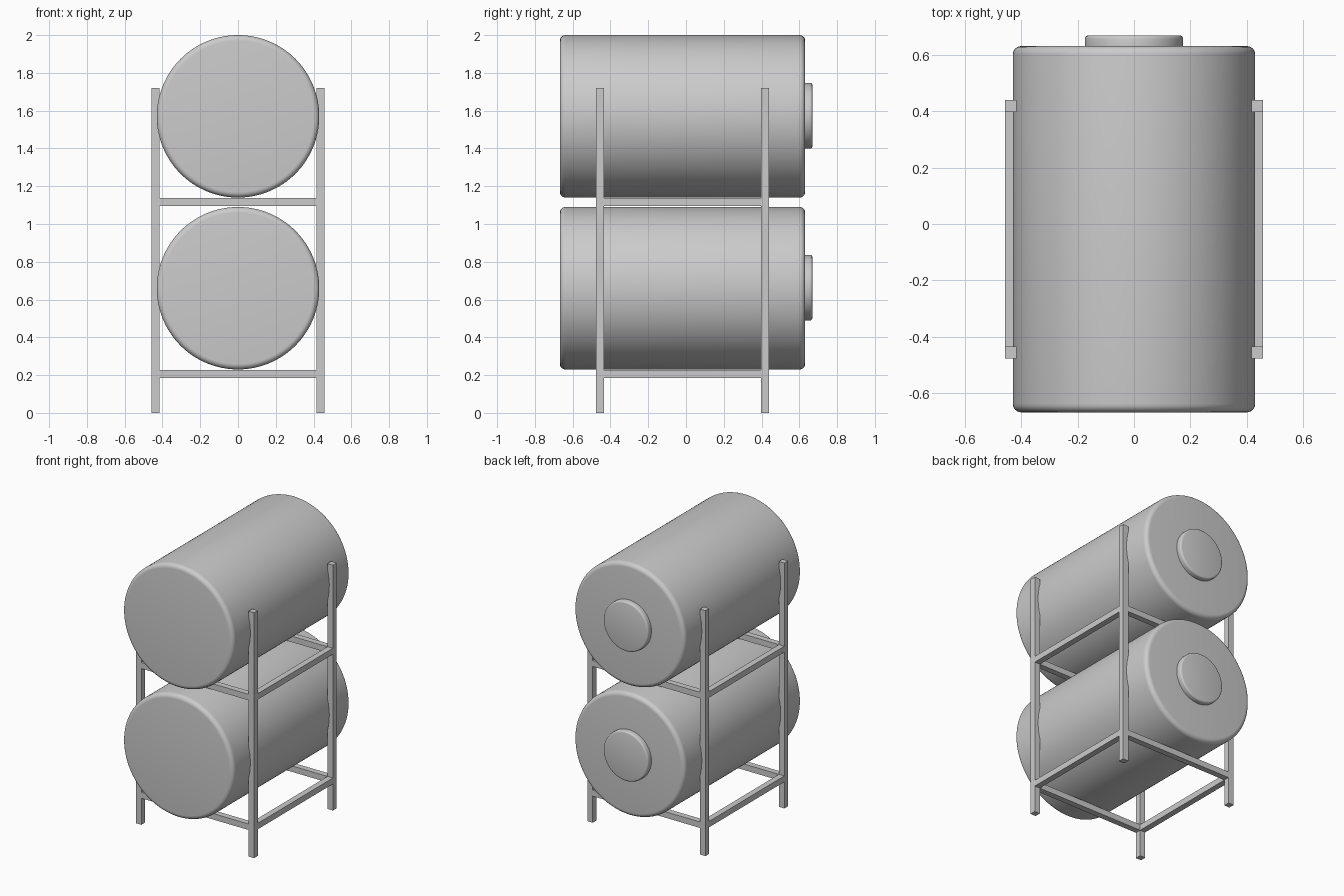
import bpy
import math

if "Cube" in bpy.data.objects:
    bpy.data.objects.remove(bpy.data.objects["Cube"])

YC = -0.019          # centre of frame and tanks along y
R = 0.43             # tank radius
BAR = 0.042          # square bar thickness
HALF = 0.437         # post offset from the frame centre


def drum(name, radius, y0, y1, z, round_edge, segments):
    """Horizontal cylinder along y with rounded rims."""
    bpy.ops.mesh.primitive_cylinder_add(
        vertices=128, radius=radius, depth=y1 - y0,
        location=(0, (y0 + y1) / 2, z), rotation=(math.pi / 2, 0, 0))
    ob = bpy.context.object
    ob.name = name
    bev = ob.modifiers.new("rounded_rim", 'BEVEL')
    bev.width = round_edge
    bev.segments = segments
    bev.limit_method = 'ANGLE'
    bev.angle_limit = math.radians(40)
    bpy.ops.object.modifier_apply(modifier=bev.name)
    bpy.ops.object.shade_smooth_by_angle(angle=math.radians(35))
    return ob


def bar(name, size, loc):
    """Square bar of the frame."""
    bpy.ops.mesh.primitive_cube_add(size=1, location=loc)
    ob = bpy.context.object
    ob.name = name
    ob.scale = size
    bpy.ops.object.transform_apply(location=False, rotation=False, scale=True)
    return ob


# Two stacked tanks, each with a round hatch on the back
for level, z in (("lower", 0.66), ("upper", 1.57)):
    drum(level + "_tank", R, -0.668, 0.631, z, 0.03, 6)
    drum(level + "_hatch", 0.174, 0.60, 0.669, z + 0.003, 0.012, 3)

# Four upright posts
for sx, side in ((-1, "left"), (1, "right")):
    for sy, end in ((-1, "front"), (1, "back")):
        bar(f"{end}_{side}_post", (BAR, BAR, 1.72),
            (sx * HALF, YC + sy * HALF, 0.86))

# Rails under each tank, fitted between the posts
span = 2 * HALF - BAR
for level, z in (("lower", 0.207), ("upper", 1.116)):
    for s, end, side in ((-1, "front", "left"), (1, "back", "right")):
        bar(f"{level}_{end}_rail", (span, BAR, BAR), (0, YC + s * HALF, z))
        bar(f"{level}_{side}_rail", (BAR, span, BAR), (s * HALF, YC, z))
